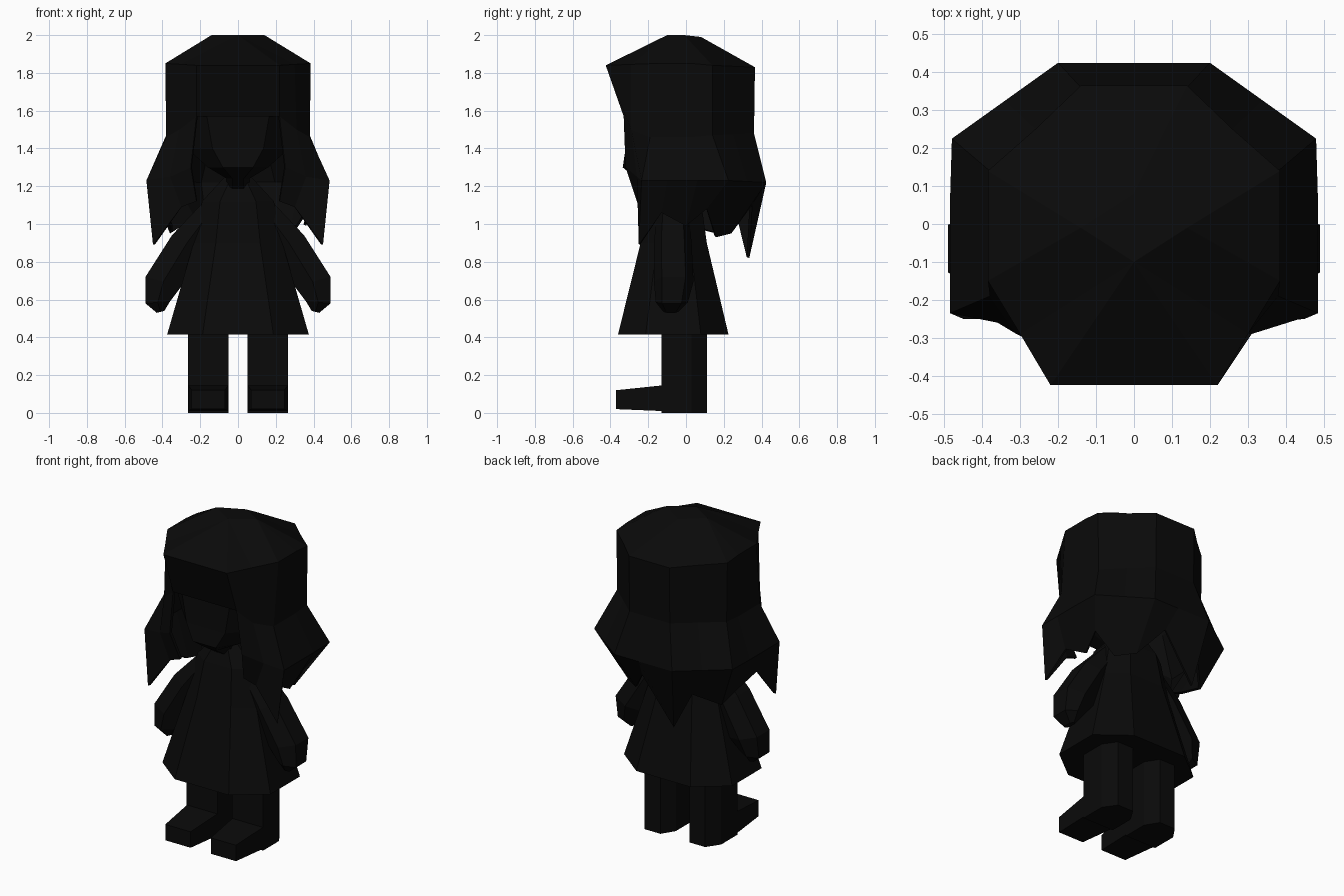
import bpy, bmesh
from mathutils import Vector

if "Cube" in bpy.data.objects:
    bpy.data.objects.remove(bpy.data.objects["Cube"])

black = bpy.data.materials.new("near black")
black.diffuse_color = (0.003, 0.003, 0.003, 1)
black.use_nodes = True
black.node_tree.nodes["Principled BSDF"].inputs["Base Color"].default_value = black.diffuse_color


def finish(bm, name, mirror=False):
    bmesh.ops.remove_doubles(bm, verts=bm.verts, dist=0.0005)
    bmesh.ops.recalc_face_normals(bm, faces=bm.faces)
    me = bpy.data.meshes.new(name)
    bm.to_mesh(me)
    bm.free()
    me.materials.append(black)
    ob = bpy.data.objects.new(name, me)
    bpy.context.collection.objects.link(ob)
    if mirror:
        ob.modifiers.new("mirror", 'MIRROR').use_mirror_merge = False
    return ob


def loft(name, rings, mirror=False):
    """Closed loft through rings with equal point counts, capped at both ends."""
    bm = bmesh.new()
    vs = [[bm.verts.new(p) for p in r] for r in rings]
    n = len(vs[0])
    for a, b in zip(vs, vs[1:]):
        for i in range(n):
            j = (i + 1) % n
            bm.faces.new((a[i], a[j], b[j], b[i]))
    bm.faces.new(vs[0])
    bm.faces.new(vs[-1])
    return finish(bm, name, mirror)


def octagon(z, hx, y0, y1, k=0.5):
    """Chamfered rectangle at height z."""
    c, h = (y0 + y1) / 2, (y1 - y0) / 2
    pts = [(k, -1), (1, -k), (1, k), (k, 1), (-k, 1), (-1, k), (-1, -k), (-k, -1)]
    return [(hx * x, c + h * y, z) for x, y in pts]


# Head and neck
loft("head", [octagon(1.15, .06, -.12, .02), octagon(1.24, .06, -.26, .08),
              octagon(1.30, .16, -.335, .18), octagon(1.40, .27, -.32, .26),
              octagon(1.60, .34, -.32, .30), octagon(1.80, .33, -.32, .30)])

# Dress
loft("dress", [octagon(.415, .375, -.36, .225), octagon(.90, .235, -.24, .11),
               octagon(1.12, .19, -.20, .08), octagon(1.25, .07, -.16, .02)])

# Legs
plan = [(.05, -.13), (.265, -.13), (.265, .03), (.21, .11), (.10, .11), (.05, .03)]
loft("leg", [[(x, y, z) for x, y in plan] for z in (0, .55)], True)

# Feet: tapered sections from toe to under the leg
loft("foot", [[(a, y, z0), (b, y, z0), (b, y, z1), (a, y, z1)] for y, a, b, z0, z1 in
              ((-.37, .07, .245, .02, .12), (-.13, .052, .263, .01, .145),
               (.02, .055, .26, .002, .145))], True)


# Arms: six-sided sections between an inner and an outer edge point
def arm_ring(inner, outer, yc, hy):
    a, b = Vector((inner[0], yc, inner[1])), Vector((outer[0], yc, outer[1]))
    return [a.lerp(b, t) + Vector((0, s * hy, 0)) for t, s in
            ((0, -.6), (.5, -1), (1, -.6), (1, .6), (.5, 1), (0, .6))]


loft("arm", [arm_ring((.08, 1.06), (.17, 1.13), -.07, .08),
             arm_ring((.19, .86), (.35, .94), -.07, .10),
             arm_ring((.30, .67), (.49, .72), -.065, .105),
             arm_ring((.36, .59), (.49, .58), -.075, .085),
             arm_ring((.39, .54), (.43, .53), -.08, .04)], True)

# Hair: columns from crown to tip, front corner round to the back centre
front, side, back = (0, -.10, 2.0), (.14, -.01, 2.0), (0, .08, 1.99)
half = [
    [front, (.22, -.425, 1.84), (.22, -.33, 1.57), (.25, -.32, 1.30), (.22, -.26, 1.12)],
    [front, (.30, -.29, 1.845), (.31, -.29, 1.5), (.36, -.26, 1.25), (.30, -.25, 1.09)],
    [side, (.385, -.15, 1.85), (.38, -.19, 1.46), (.485, -.235, 1.23), (.45, -.25, .89)],
    [side, (.385, -.07, 1.85), (.38, -.07, 1.46), (.485, -.10, 1.23), (.40, -.13, 1.06)],
    [side, (.385, .03, 1.85), (.38, .03, 1.46), (.485, .06, 1.23), (.36, .00, .99)],
    [side, (.385, .14, 1.84), (.38, .14, 1.47), (.48, .225, 1.23), (.38, .11, 1.08)],
    [back, (.26, .25, 1.835), (.26, .25, 1.475), (.34, .325, 1.225), (.28, .16, .93)],
    [back, (.14, .365, 1.83), (.14, .36, 1.48), (.20, .425, 1.22), (.18, .24, .95)],
]
centre = [back, (0, .365, 1.83), (0, .36, 1.48), (.03, .425, 1.22), (.06, .35, 1.10)]
left = [[(-x, y, z) for x, y, z in col] for col in reversed(half)]
left[0][4] = (-.15, .335, .82)  # longest lock on one side of the back
left[1][4] = (-.24, .28, 1.03)
left[2][4] = (-.36, .16, .95)
cols = half + [centre] + left
bm = bmesh.new()
verts = {}


def face(*pts):
    """Face from points, sharing vertices and skipping repeated corners."""
    pts = list(dict.fromkeys(pts))
    if len(pts) > 2:
        bm.faces.new([verts.setdefault(p, None) or verts.update({p: bm.verts.new(p)})
                      or verts[p] for p in pts])


for a, b in zip(cols, cols[1:]):
    for k in range(4):
        face(a[k], b[k], b[k + 1], a[k + 1])
for k in range(2):  # fringe
    face(cols[-1][k], cols[0][k], cols[0][k + 1], cols[-1][k + 1])
face(*[c[0] for c in cols])  # crown
hair = finish(bm, "hair")
if max(hair.data.polygons, key=lambda p: p.center.z).normal.z < 0:
    hair.data.flip_normals()
sol = hair.modifiers.new("thickness", 'SOLIDIFY')
sol.thickness = 0.015
sol.offset = -1
